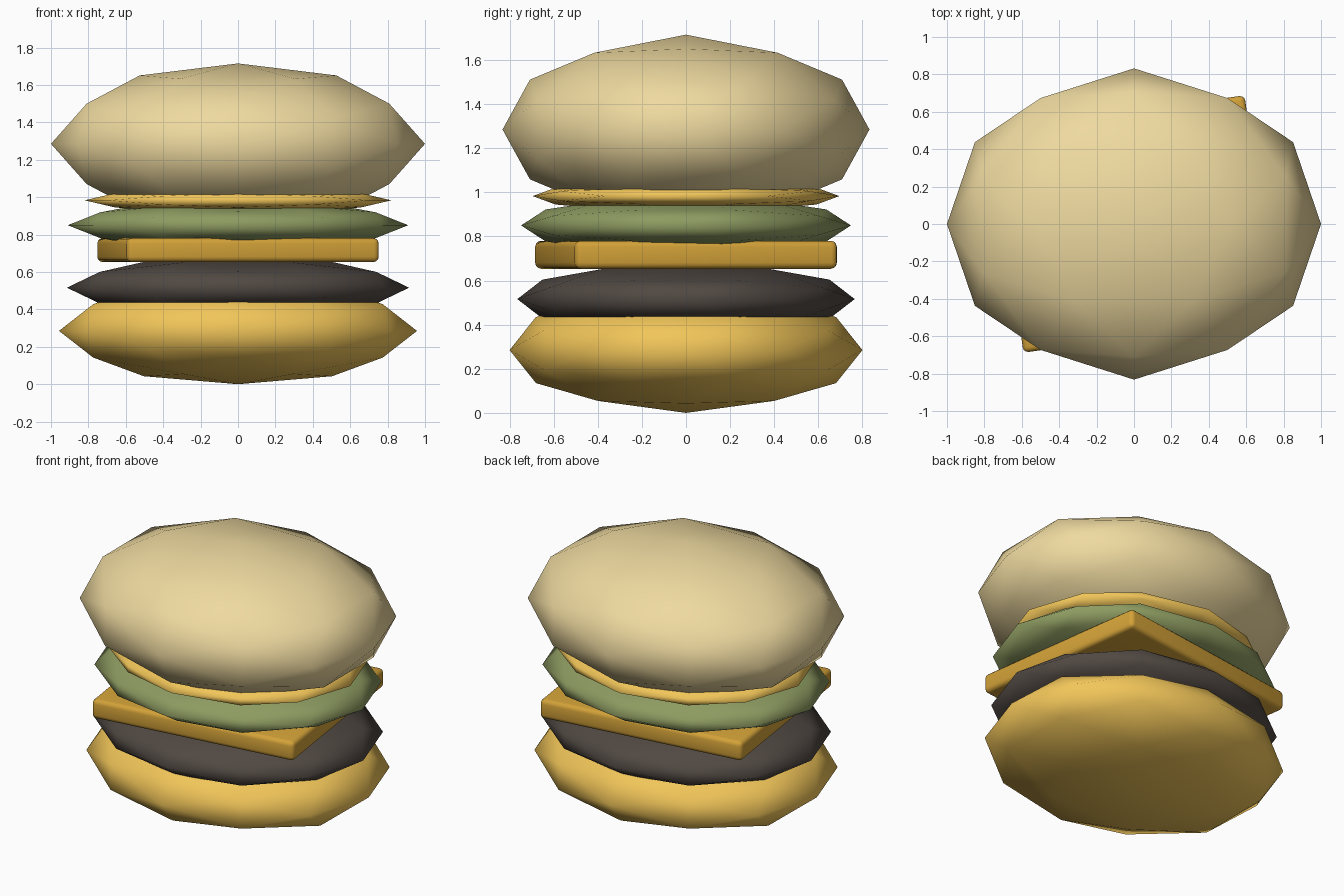
import bpy, bmesh
from math import radians, sqrt
from itertools import product
from mathutils import Vector

if "Cube" in bpy.data.objects:
    bpy.data.objects.remove(bpy.data.objects["Cube"])

PHI = (1 + sqrt(5)) / 2


def paint(obj, color):
    mat = bpy.data.materials.new(obj.name + "_colour")
    mat.diffuse_color = (*color, 1)
    mat.use_nodes = True
    mat.node_tree.nodes["Principled BSDF"].inputs["Base Color"].default_value = mat.diffuse_color
    obj.data.materials.append(mat)


def finish(name, bm, color):
    bmesh.ops.recalc_face_normals(bm, faces=bm.faces[:])
    mesh = bpy.data.meshes.new(name)
    bm.to_mesh(mesh)
    bm.free()
    obj = bpy.data.objects.new(name, mesh)
    bpy.context.collection.objects.link(obj)
    paint(obj, color)
    return obj


def flat_ball(name, z, size, color):
    """Once-subdivided icosahedron (axis-aligned), squashed into a layer."""
    points = set()
    for base in ((PHI, 1, 0), (1, 0, 0), (PHI, PHI + 1, 1)):
        for shift in range(3):
            p = base[shift:] + base[:shift]
            for signs in product((1, -1), repeat=3):
                v = Vector([a * s for a, s in zip(p, signs)]).normalized()
                points.add(tuple(round(c, 6) + 0.0 for c in v))
    bm = bmesh.new()
    for p in sorted(points):
        bm.verts.new(p)
    bmesh.ops.convex_hull(bm, input=bm.verts[:])
    bmesh.ops.scale(bm, vec=size, verts=bm.verts[:])
    for f in bm.faces:
        f.smooth = True
    obj = finish(name, bm, color)
    obj.location.z = z
    return obj


# Round layers, bottom to top
flat_ball("bottom_bun", 0.285, (0.957, 0.80, 0.285), (0.88, 0.56, 0.10))
flat_ball("patty", 0.516, (0.915, 0.765, 0.168), (0.08, 0.065, 0.055))
flat_ball("lettuce", 0.85, (0.91, 0.748, 0.138), (0.27, 0.33, 0.12))
flat_ball("sauce", 0.983, (0.82, 0.695, 0.073), (0.88, 0.56, 0.10))
flat_ball("top_bun", 1.285, (1.0, 0.832, 0.43), (0.86, 0.70, 0.35))

# Cheese slice: slightly turned rounded slab
bm = bmesh.new()
bmesh.ops.create_cube(bm, size=1)
bmesh.ops.scale(bm, vec=(1.36, 1.20, 0.127), verts=bm.verts[:])
bmesh.ops.bevel(bm, geom=bm.edges[:], offset=0.028, segments=3,
                profile=0.5, affect='EDGES')
for f in bm.faces:
    f.smooth = True
cheese = finish("cheese_slice", bm, (0.65, 0.36, 0.04))
cheese.location.z = 0.717
cheese.rotation_euler.z = radians(7.9)
bpy.context.view_layer.objects.active = cheese
cheese.select_set(True)
bpy.ops.object.shade_smooth_by_angle(angle=radians(35))
